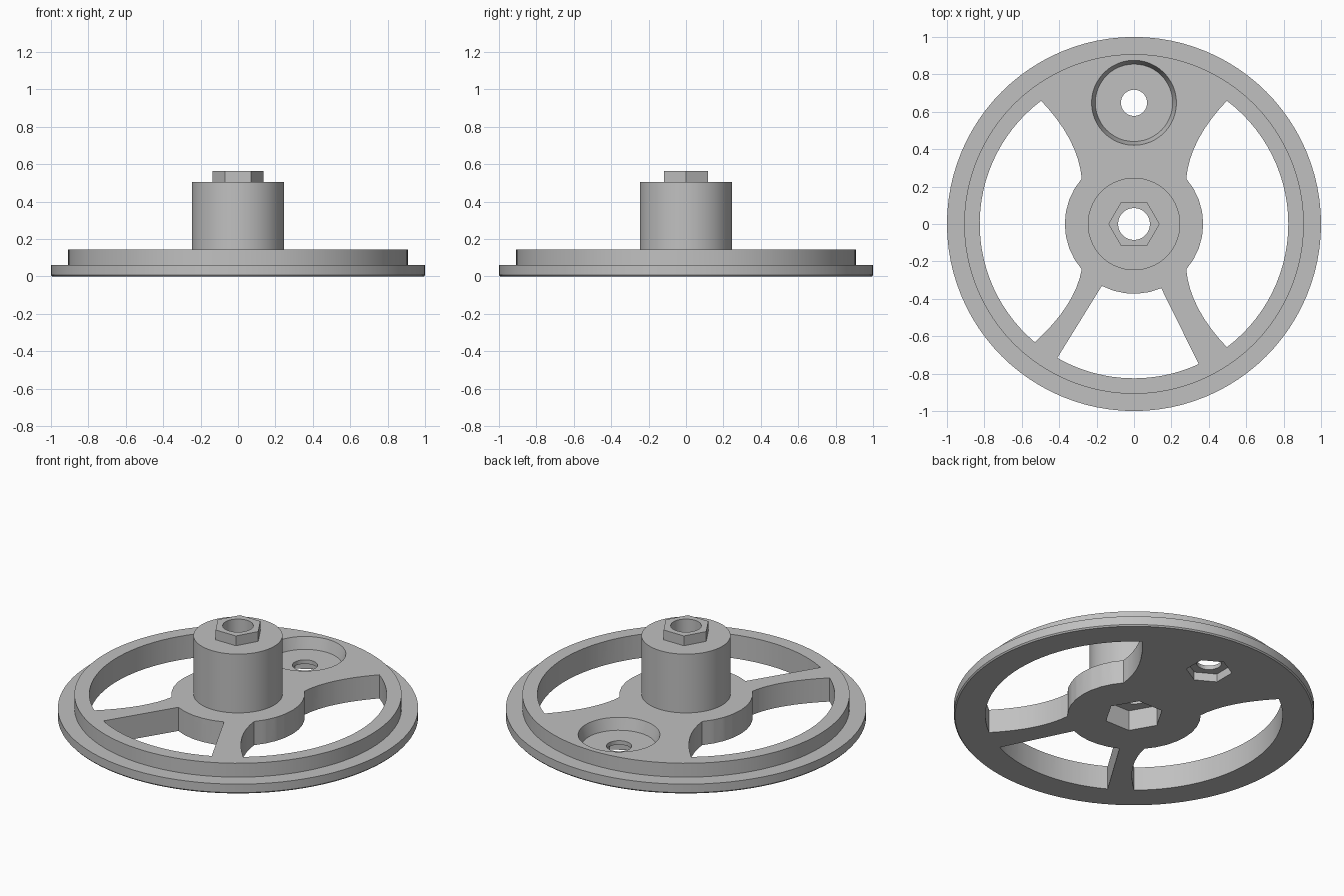
import bpy, bmesh
from math import cos, sin, radians, pi

old = bpy.data.objects.get("Cube")
if old:
    bpy.data.objects.remove(old, do_unlink=True)

grey = bpy.data.materials.new("plain grey")
grey.use_nodes = True
COLOUR = (0.53, 0.53, 0.53, 1)
grey.diffuse_color = COLOUR
grey.node_tree.nodes["Principled BSDF"].inputs["Base Color"].default_value = COLOUR

PIN_Y = 0.648
BORE = 0.085


def finish(bm, name):
    bmesh.ops.recalc_face_normals(bm, faces=bm.faces)
    mesh = bpy.data.meshes.new(name)
    bm.to_mesh(mesh)
    bm.free()
    mesh.materials.append(grey)
    obj = bpy.data.objects.new(name, mesh)
    bpy.context.collection.objects.link(obj)
    return obj


def lathe(name, profile, steps=96):
    """Spin a closed (radius, height) profile around z."""
    bm = bmesh.new()
    rings = [[bm.verts.new((r * cos(2 * pi * i / steps), r * sin(2 * pi * i / steps), z))
              for r, z in profile] for i in range(steps)]
    n = len(profile)
    for i in range(steps):
        a, b = rings[i], rings[(i + 1) % steps]
        for j in range(n):
            k = (j + 1) % n
            bm.faces.new((a[j], b[j], b[k], a[k]))
    return finish(bm, name)


def prism(name, points, z0, z1):
    """Extrude a flat outline from z0 to z1."""
    bm = bmesh.new()
    face = bm.faces.new([bm.verts.new((x, y, z0)) for x, y in points])
    made = bmesh.ops.extrude_face_region(bm, geom=[face])["geom"]
    top = [v for v in made if isinstance(v, bmesh.types.BMVert)]
    bmesh.ops.translate(bm, verts=top, vec=(0, 0, z1 - z0))
    return finish(bm, name)


def frustum(name, r0, r1, y, z0, z1, sides=48):
    bm = bmesh.new()
    bmesh.ops.create_cone(bm, cap_ends=True, segments=sides, radius1=r0, radius2=r1, depth=z1 - z0)
    bmesh.ops.translate(bm, verts=bm.verts, vec=(0, y, (z0 + z1) / 2))
    return finish(bm, name)


def arc(r, start, end, n):
    angles = [radians(start + (end - start) * i / n) for i in range(n + 1)]
    return [(r * cos(a), r * sin(a)) for a in angles]


def bow(p, q, dx, n=8):
    """Points strictly between p and q, bowed sideways by dx."""
    pts = []
    for i in range(1, n):
        t = i / n
        pts.append((p[0] + (q[0] - p[0]) * t + dx * 4 * t * (1 - t), p[1] + (q[1] - p[1]) * t))
    return pts


def cut(target, cutter):
    mod = target.modifiers.new("cut", "BOOLEAN")
    mod.operation = "DIFFERENCE"
    mod.solver = "EXACT"
    mod.object = cutter
    bpy.context.view_layer.objects.active = target
    bpy.ops.object.modifier_apply(modifier=mod.name)
    bpy.data.objects.remove(cutter, do_unlink=True)


def side_window(rim_from, rim_to, hub_from, hub_to, dx):
    rim = arc(0.825, rim_from, rim_to, 28)
    hub = arc(0.37, hub_from, hub_to, 8)
    outline = rim + bow(rim[-1], hub[0], dx) + hub + bow(hub[-1], rim[0], dx)
    return prism("window_cutter", outline, -0.1, 0.2)


# Flanged wheel with raised hub and centre bore
wheel = lathe("wheel", [(BORE, 0), (0.993, 0), (1, 0.008), (1, 0.06), (0.908, 0.06),
                        (0.908, 0.145), (0.247, 0.145), (0.247, 0.505), (BORE, 0.505)])

# Openings between the spokes
cut(wheel, side_window(53, -53, -41, 41, -0.045))
cut(wheel, side_window(127, 230, 221, 139, 0.045))
lower = arc(0.825, 240.2, 294.8, 20) + arc(0.373, 293, 242.5, 5)
cut(wheel, prism("window_cutter", lower, -0.1, 0.2))

# Round recess, pin hole and nut pocket in the wide spoke
cut(wheel, frustum("recess_cutter", 0.207, 0.229, PIN_Y, 0.075, 0.152))
cut(wheel, frustum("pin_hole_cutter", 0.07, 0.07, PIN_Y, -0.1, 0.2))
cut(wheel, frustum("nut_pocket_cutter", 0.128, 0.128, PIN_Y, -0.1, 0.05, 6))

# Hexagonal socket under the hub
hexagon = arc(1, 0, 300, 5)
cut(wheel, prism("socket_cutter", [(x * 0.165, y * 0.165) for x, y in hexagon], -0.1, 0.125))

# Hexagonal tip on the hub
tip = prism("hex_tip", [(x * 0.137, y * 0.137) for x, y in hexagon], 0.505, 0.565)
cut(tip, frustum("bore_cutter", BORE, BORE, 0, 0.4, 0.7, 96))

# Smooth round walls, keep the edges crisp
for obj in (wheel, tip):
    bpy.ops.object.select_all(action="DESELECT")
    obj.select_set(True)
    bpy.context.view_layer.objects.active = obj
    bpy.ops.object.shade_smooth_by_angle(angle=radians(25))
